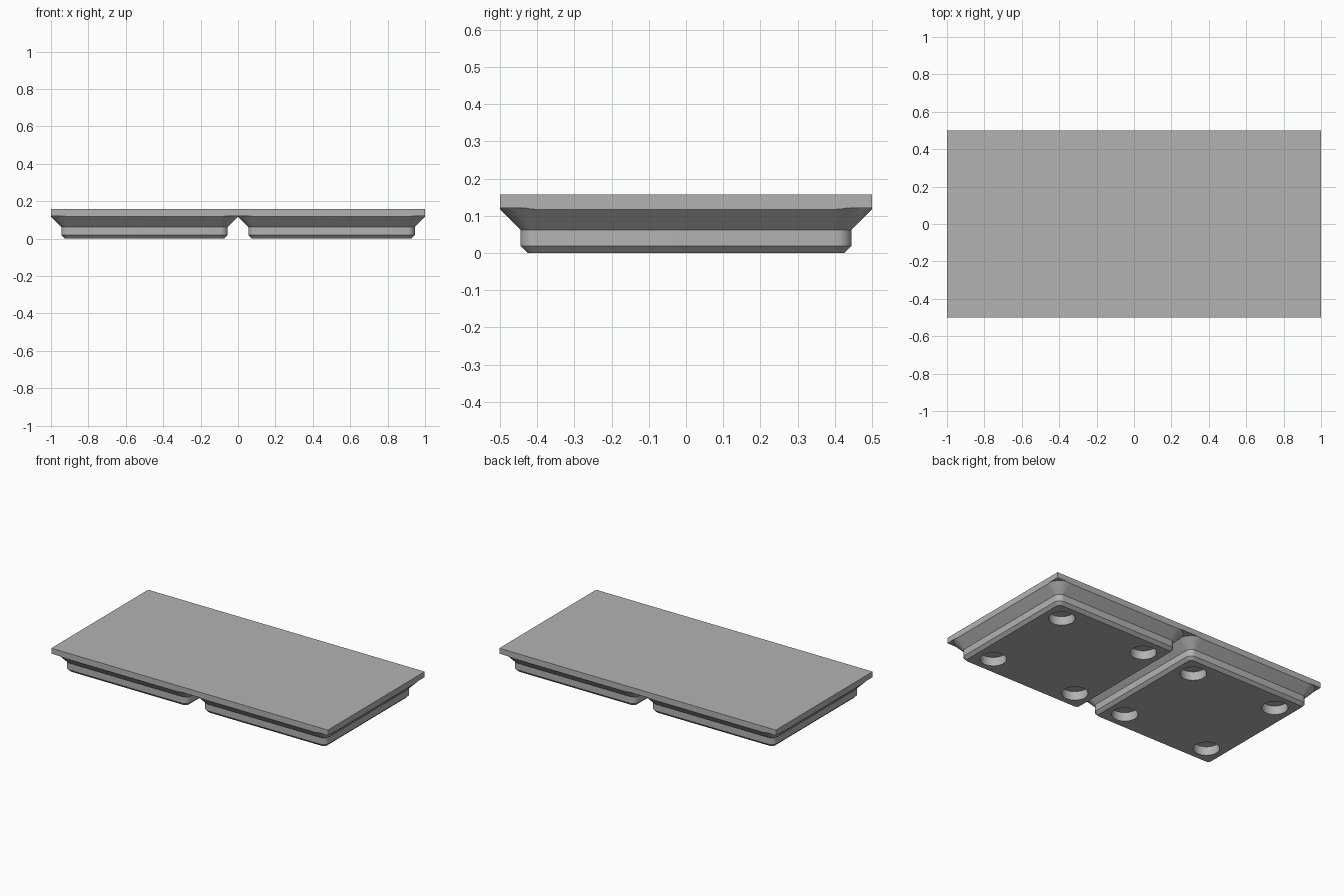
import bpy, bmesh, math
from mathutils import Matrix

if "Cube" in bpy.data.objects:
    bpy.data.objects.remove(bpy.data.objects["Cube"])

SLAB_Z, TOP_Z = 0.1215, 0.157
CORNER = 0.405          # centre of each rounded foot corner


def to_object(name, bm):
    bmesh.ops.recalc_face_normals(bm, faces=bm.faces)
    me = bpy.data.meshes.new(name)
    bm.to_mesh(me)
    bm.free()
    ob = bpy.data.objects.new(name, me)
    bpy.context.collection.objects.link(ob)
    return ob


def box(name, sx, sy, z0, z1):
    bm = bmesh.new()
    bmesh.ops.create_cube(bm, size=1, matrix=Matrix.Translation((0, 0, (z0 + z1) / 2))
                          @ Matrix.Diagonal((sx, sy, z1 - z0, 1)))
    return to_object(name, bm)


def foot(name, cx, segs=8):
    # stacked rounded squares: chamfer, straight wall, wide chamfer, overlap into slab
    bm = bmesh.new()
    rings = []
    for half, z in ((0.426, 0), (0.445, 0.019), (0.445, 0.0625), (0.504, SLAB_Z), (0.504, 0.14)):
        r = half - CORNER
        ring = []
        for q, (sx, sy) in enumerate(((1, 1), (-1, 1), (-1, -1), (1, -1))):
            for i in range(segs + 1):
                a = (q + i / segs) * math.pi / 2
                ring.append(bm.verts.new((cx + sx * CORNER + r * math.cos(a),
                                          sy * CORNER + r * math.sin(a), z)))
        rings.append(ring)
    n = len(rings[0])
    for a, b in zip(rings, rings[1:]):
        for i in range(n):
            j = (i + 1) % n
            bm.faces.new((a[i], a[j], b[j], b[i]))
    bm.faces.new(rings[0])
    bm.faces.new(rings[-1])
    return to_object(name, bm)


def boolean(target, tool, op):
    m = target.modifiers.new(op, 'BOOLEAN')
    m.operation, m.solver, m.object = op, 'EXACT', tool
    bpy.context.view_layer.objects.active = target
    bpy.ops.object.modifier_apply(modifier=m.name)
    bpy.data.objects.remove(tool)


# Slab with two feet, trimmed to the outer rectangle
base = box("tray_base", 2.2, 1.2, SLAB_Z, 0.2)
for cx in (-0.5, 0.5):
    boolean(base, foot("foot", cx), 'UNION')
boolean(base, box("trim", 2, 1, -0.1, TOP_Z), 'INTERSECT')

# Four round magnet pockets under each foot
bm = bmesh.new()
for cx in (-0.5, 0.5):
    for sx in (-1, 1):
        for sy in (-1, 1):
            bmesh.ops.create_cone(bm, cap_ends=True, segments=32, radius1=0.077, radius2=0.077,
                                  depth=0.157, matrix=Matrix.Translation(
                                      (cx + sx * 0.31, sy * 0.31, 0.057 - 0.0785)))
boolean(base, to_object("pockets", bm), 'DIFFERENCE')

# Single grey material
mat = bpy.data.materials.new("grey plastic")
mat.diffuse_color = (0.45, 0.45, 0.45, 1)
mat.use_nodes = True
mat.node_tree.nodes["Principled BSDF"].inputs["Base Color"].default_value = mat.diffuse_color
base.data.materials.clear()
base.data.materials.append(mat)
for p in base.data.polygons:
    p.material_index = 0
base.select_set(True)
bpy.context.view_layer.objects.active = base
bpy.ops.object.shade_smooth_by_angle(angle=math.radians(30))
